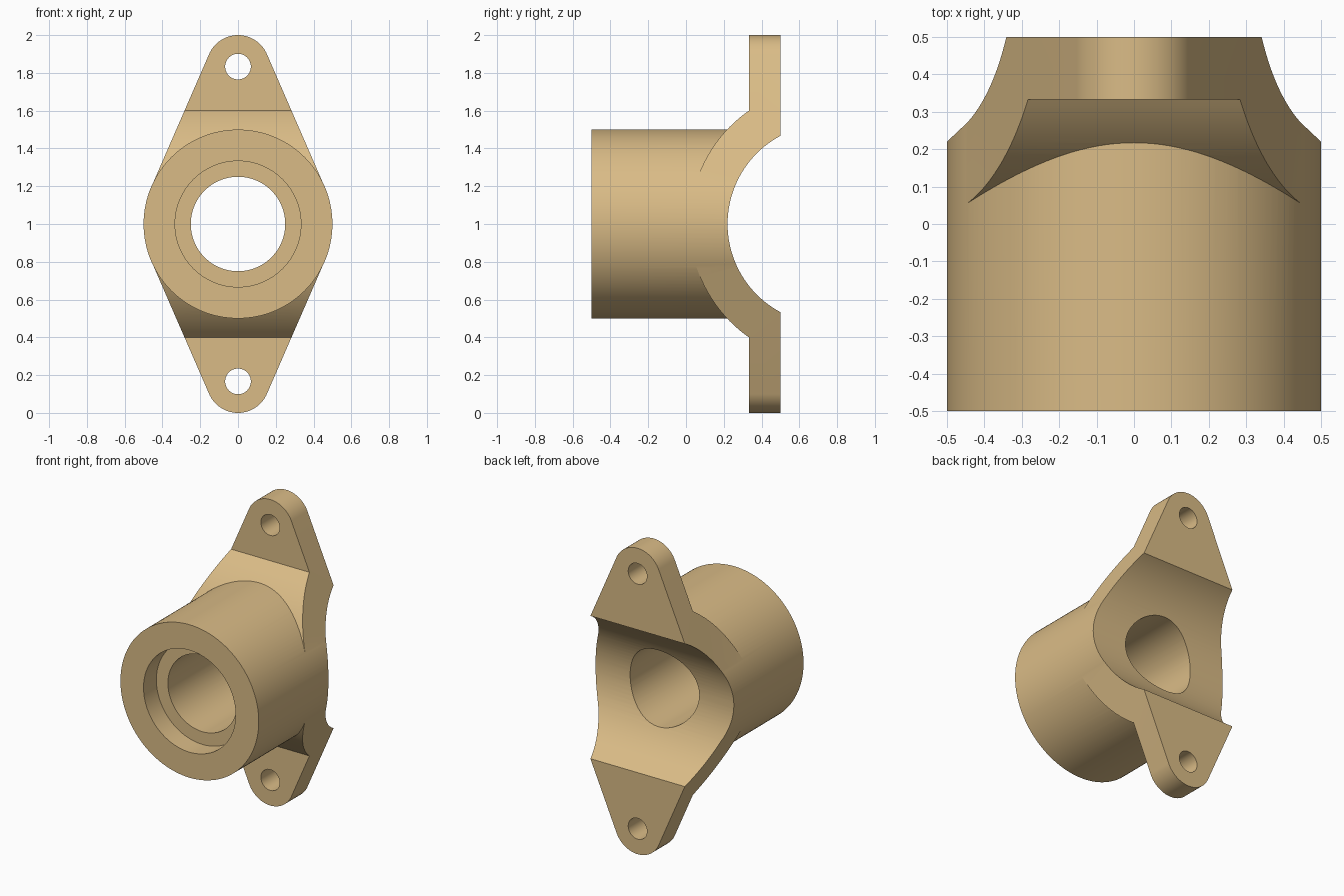
import bpy, bmesh
from math import sin, cos, asin, atan2, pi, hypot

if "Cube" in bpy.data.objects:
    bpy.data.objects.remove(bpy.data.objects["Cube"])

SADDLE_Y, SADDLE_R = 0.749, 0.529      # pipe seat axis (along x, at z = 1) and radius


def prism(name, pts, a, b, place):
    """Extrude a closed 2D outline from a to b; place(u, v, w) gives the 3D point."""
    bm = bmesh.new()
    lo = [bm.verts.new(place(u, v, a)) for u, v in pts]
    hi = [bm.verts.new(place(u, v, b)) for u, v in pts]
    bm.faces.new(lo)
    bm.faces.new(hi)
    n = len(pts)
    for i in range(n):
        j = (i + 1) % n
        bm.faces.new((lo[i], lo[j], hi[j], hi[i]))
    bmesh.ops.recalc_face_normals(bm, faces=bm.faces)
    me = bpy.data.meshes.new(name)
    bm.to_mesh(me)
    bm.free()
    ob = bpy.data.objects.new(name, me)
    bpy.context.collection.objects.link(ob)
    return ob


def arc(cu, cv, r, a0, a1, n):
    return [(cu + r * cos(a0 + (a1 - a0) * i / n),
             cv + r * sin(a0 + (a1 - a0) * i / n)) for i in range(n + 1)]


def along_y(u, v, w):
    return (u, w, v)


def along_x(u, v, w):
    return (w, u, v)


def cylinder_y(name, z, r, y0, y1, n=96):
    return prism(name, arc(0, z, r, 0, 2 * pi, n)[:-1], y0, y1, along_y)


def combine(target, tool, operation):
    tool.hide_render = True
    mod = target.modifiers.new(operation, 'BOOLEAN')
    mod.operation = operation
    mod.solver = 'EXACT'
    mod.object = tool
    bpy.context.view_layer.objects.active = target
    bpy.ops.object.modifier_apply(modifier=mod.name)
    bpy.data.objects.remove(tool)


# Flange outline seen from the front: big circle with a tangent lug at each end
R, r, d = 0.4992, 1 / 6, 5 / 6
t = asin((R - r) / d)
outline = (arc(0, 1, R, -t, t, 24) + arc(0, 1 + d, r, t, pi - t, 40)
           + arc(0, 1, R, pi - t, pi + t, 24) + arc(0, 1 - d, r, pi + t, 2 * pi - t, 40))
flange = prism("flanged_saddle_fitting", outline, -0.6, 0.7, along_y)

# Side profile: flat lugs joined by the outer saddle curve
du, dv = 1 / 3 - SADDLE_Y, 0.6
a = atan2(dv, du)
side = [(0.5, 2.1), (1 / 3, 2.1)]
side += arc(SADDLE_Y, 1, hypot(du, dv), a, 2 * pi - a, 64)
side += [(1 / 3, -0.1), (0.5, -0.1)]
combine(flange, prism("side_profile", side, -0.7, 0.7, along_x), 'INTERSECT')

# Round boss
combine(flange, cylinder_y("boss", 1, 0.5, -0.5, 0.45, 128), 'UNION')

# Pipe seat, bore, counterbore and bolt holes
seat = arc(SADDLE_Y, 1, SADDLE_R, 0, 2 * pi, 128)[:-1]
combine(flange, prism("pipe_seat", seat, -0.8, 0.8, along_x), 'DIFFERENCE')
combine(flange, cylinder_y("bore", 1, 0.25, -0.7, 0.7), 'DIFFERENCE')
combine(flange, cylinder_y("counterbore", 1, 1 / 3, -0.7, -0.367), 'DIFFERENCE')
for z in (1 - d, 1 + d):
    combine(flange, cylinder_y("bolt_hole", z, 0.068, 0.2, 0.7, 48), 'DIFFERENCE')

# Tan finish and smooth curved walls
mat = bpy.data.materials.new("tan")
mat.diffuse_color = (0.70, 0.50, 0.24, 1)
mat.use_nodes = True
mat.node_tree.nodes["Principled BSDF"].inputs["Base Color"].default_value = mat.diffuse_color
flange.data.materials.clear()
flange.data.materials.append(mat)
bpy.ops.object.select_all(action='DESELECT')
flange.select_set(True)
bpy.context.view_layer.objects.active = flange
bpy.ops.object.shade_smooth_by_angle(angle=0.4)
